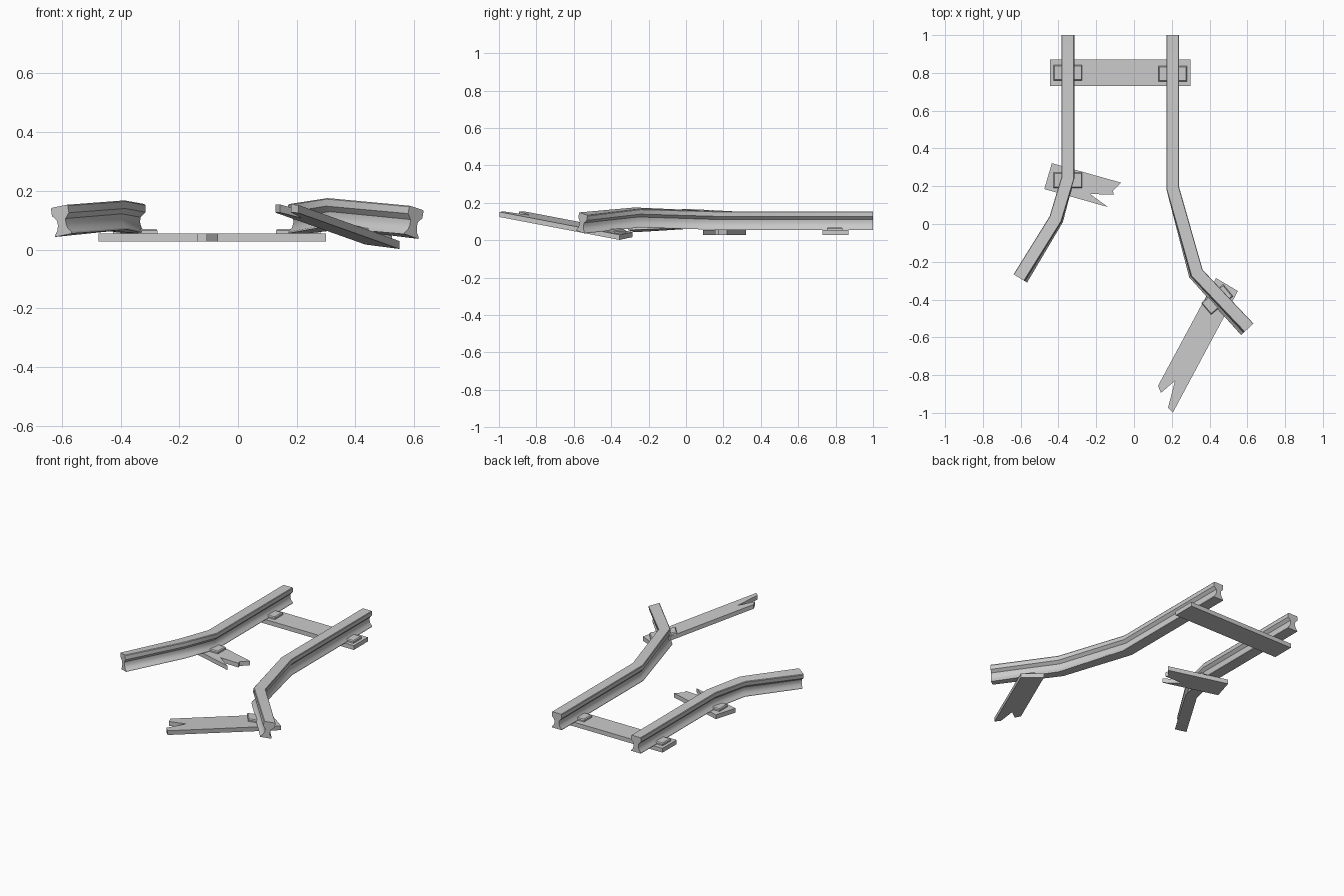
import bpy, math
from mathutils import Vector

if "Cube" in bpy.data.objects:
    bpy.data.objects.remove(bpy.data.objects["Cube"])


def make_object(name, verts, faces, smooth=False):
    mesh = bpy.data.meshes.new(name)
    mesh.from_pydata(verts, [], faces)
    mesh.update()
    ob = bpy.data.objects.new(name, mesh)
    bpy.context.collection.objects.link(ob)
    if smooth:
        mesh.shade_smooth()
        mesh.set_sharp_from_angle(angle=math.radians(30))
    return ob


def loft(name, rings, smooth=False):
    """Join equal-sized rings of points into a capped solid."""
    n = len(rings[0])
    faces = [(a * n + i, a * n + (i + 1) % n, (a + 1) * n + (i + 1) % n, (a + 1) * n + i)
             for a in range(len(rings) - 1) for i in range(n)]
    faces += [tuple(reversed(range(n))), tuple(range((len(rings) - 1) * n, len(rings) * n))]
    return make_object(name, [p for r in rings for p in r], faces, smooth)


# Rail cross-section: head, concave web and flared foot
HALF = [(0.034, -0.05), (0.033, -0.044), (0.021, -0.03), (0.016, -0.012),
        (0.018, 0.005), (0.034, 0.022), (0.034, 0.046), (0.031, 0.05)]
PROFILE = HALF + [(-u, v) for u, v in reversed(HALF)]


def rail(name, path, side):
    """Sweep the profile along (x, y, z, roll) stations with mitred bends."""
    pts = [Vector(p[:2]) for p in path]
    dirs = [(b - a).normalized() for a, b in zip(pts, pts[1:])]
    rings = []
    for k, (x, y, z, roll) in enumerate(path):
        d0, d1 = dirs[max(k - 1, 0)], dirs[min(k, len(dirs) - 1)]
        t = (d0 + d1).normalized()
        lat = Vector((-t.y, t.x)) / t.dot(d0)
        c, s = math.cos(math.radians(roll) * side), math.sin(math.radians(roll) * side)
        ring = []
        for u, v in PROFILE:
            w = u * c + v * s
            ring.append((x + lat.x * w, y + lat.y * w, z + v * c - u * s))
        rings.append(ring[::-1])
    loft(name, rings, True)


rail("right_bent_rail", [(0.205, 1.0, 0.105, 0), (0.205, 0.19, 0.105, 0),
                         (0.328, -0.262, 0.122, 7), (0.60, -0.557, 0.093, 14)], 1)
rail("left_bent_rail", [(-0.35, 1.0, 0.105, 0), (-0.35, 0.245, 0.105, 0),
                        (-0.412, 0.025, 0.115, 5), (-0.602, -0.288, 0.098, 10)], -1)


def flat_z(x, y):
    return 0.028


def tilted_z(x, y):
    return 0.002 - 0.184 * (x - 0.55) - 0.092 * (y + 0.355)


def sleeper(name, outline, height):
    lower = [(x, y, height(x, y)) for x, y in outline]
    loft(name, [lower, [(x, y, z + 0.027) for x, y, z in lower]])


# Sleepers, outlines run counter-clockwise; two have splintered ends
sleeper("whole_sleeper", [(-0.445, 0.73), (0.3, 0.73), (0.3, 0.87), (-0.445, 0.87)], flat_z)
sleeper("left_broken_sleeper",
        [(-0.435, 0.322), (-0.475, 0.185), (-0.138, 0.09), (-0.233, 0.159),
         (-0.106, 0.155), (-0.112, 0.175), (-0.069, 0.219)][::1], flat_z)
sleeper("right_broken_sleeper",
        [(0.434, -0.286), (0.127, -0.857), (0.143, -0.894), (0.217, -0.83),
         (0.18, -0.974), (0.206, -0.998), (0.55, -0.355)], tilted_z)


def plate(name, x, y, angle, height):
    """Tapered tie plate, long across the rail."""
    c, s = math.cos(angle), math.sin(angle)
    rings = []
    for dz, inset in ((0.026, 0), (0.036, 0), (0.042, 0.005)):
        ring = []
        for sx, sy in ((-1, -1), (1, -1), (1, 1), (-1, 1)):
            u, v = sx * (0.076 - inset), sy * (0.041 - inset)
            px, py = x + u * c - v * s, y + u * s + v * c
            ring.append((px, py, height(px, py) + dz))
        rings.append(ring)
    loft(name, rings)


# Tie plates under the rails
plate("back_left_plate", -0.35, 0.8, 0, flat_z)
plate("back_right_plate", 0.205, 0.795, 0, flat_z)
plate("left_broken_plate", -0.35, 0.232, 0, flat_z)
plate("right_broken_plate", 0.44, -0.4, math.radians(40), tilted_z)
